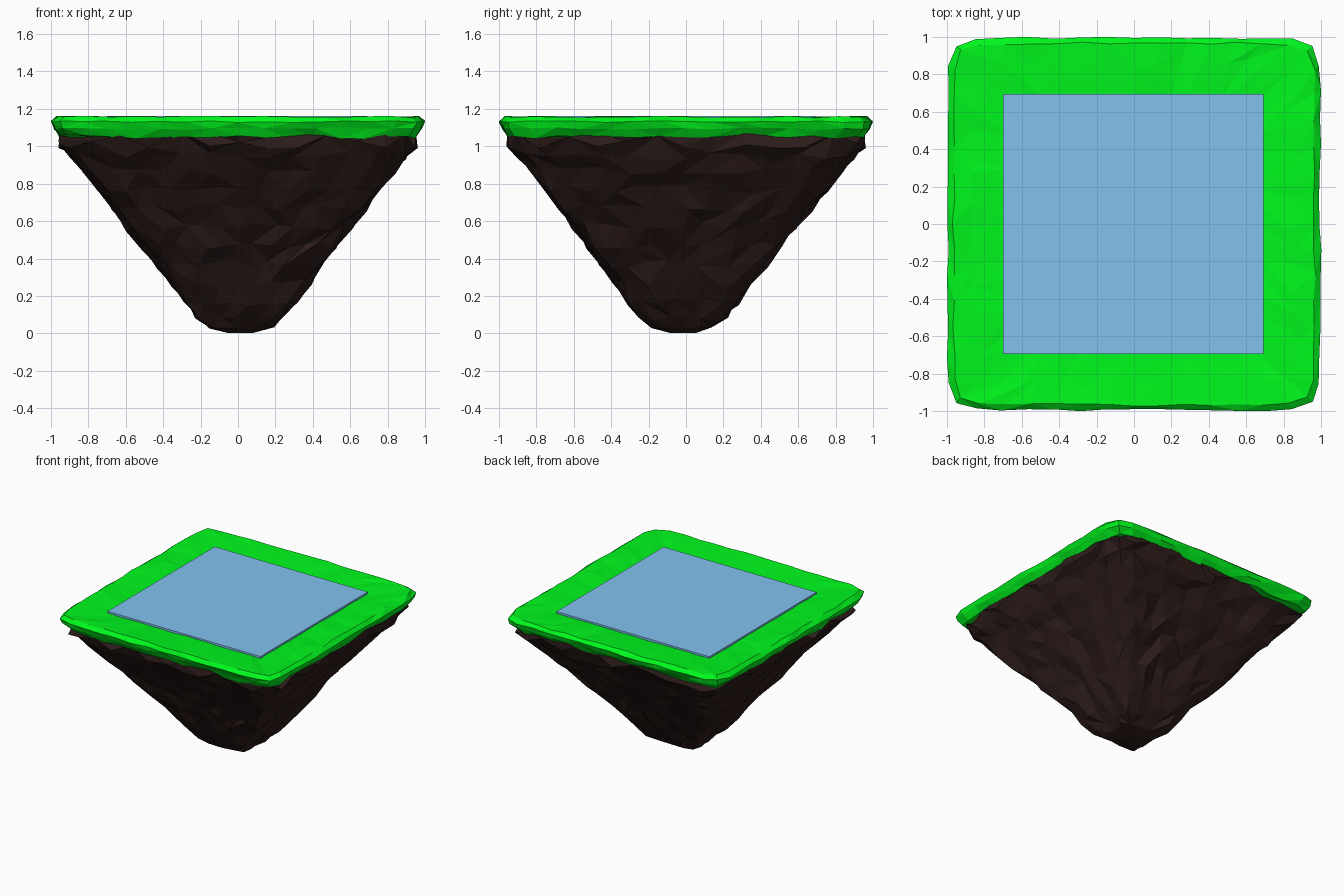
import bpy, bmesh, math, random

if "Cube" in bpy.data.objects:
    bpy.data.objects.remove(bpy.data.objects["Cube"])
random.seed(7)


def material(name, rgb):
    m = bpy.data.materials.new(name)
    m.diffuse_color = (*rgb, 1)
    m.use_nodes = True
    m.node_tree.nodes["Principled BSDF"].inputs["Base Color"].default_value = m.diffuse_color
    return m


def ring(bm, half, z, n, power, jit, jz, cx=0, cy=0):
    """Closed loop of a rounded square with random jitter."""
    verts = []
    for i in range(4 * n):
        side, t = divmod(i, n)
        u, v = 1, 2 * t / n - 1
        k = (abs(u) ** power + abs(v) ** power) ** (-1 / power)
        a = side * math.pi / 2
        x = (u * math.cos(a) - v * math.sin(a)) * k * half
        y = (u * math.sin(a) + v * math.cos(a)) * k * half
        r = random.uniform
        verts.append(bm.verts.new((cx + x + r(-jit, jit), cy + y + r(-jit, jit),
                                   z + r(-jz, jz))))
    return verts


def loft(name, rows, n, mat, merge=0):
    bm = bmesh.new()
    loops = [ring(bm, h, z, n, p, j, jz, *c) for h, z, p, j, jz, *c in rows]
    for a, b in zip(loops, loops[1:]):
        for i in range(4 * n):
            k = (i + 1) % (4 * n)
            if random.random() < 0.5:
                tris = ((a[i], a[k], b[k]), (a[i], b[k], b[i]))
            else:
                tris = ((a[i], a[k], b[i]), (a[k], b[k], b[i]))
            for t in tris:
                bm.faces.new(t)
    # fan caps
    for loop, z in ((loops[0], rows[0][1]), (loops[-1], rows[-1][1])):
        c = bm.verts.new((sum(v.co.x for v in loop) / len(loop),
                          sum(v.co.y for v in loop) / len(loop), z))
        for i in range(4 * n):
            bm.faces.new((loop[i], loop[(i + 1) % (4 * n)], c))
    if merge:
        bmesh.ops.remove_doubles(bm, verts=bm.verts, dist=merge)
    bmesh.ops.recalc_face_normals(bm, faces=bm.faces)
    me = bpy.data.meshes.new(name)
    bm.to_mesh(me)
    bm.free()
    me.materials.append(mat)
    ob = bpy.data.objects.new(name, me)
    bpy.context.collection.objects.link(ob)
    return ob


# rocky earth: tapering rounded-square layers, facets merged toward the tip
profile = [(.07, .003), (.16, .03), (.225, .085), (.29, .17), (.365, .27), (.435, .37),
           (.51, .47), (.59, .57), (.665, .67), (.745, .77), (.825, .87),
           (.895, .95), (.952, 1.01), (.95, 1.06)]
rows = []
for h, z in profile:
    s = .015 * (1 - z)
    j = .003 if z < .01 else .02 if z < .93 else .01
    rows.append((h, z, 10 + 5 * z, j, 0 if z < .01 else min(.022, z * .15), s, -s))
loft("earth", rows, 12, material("earth", (.027, .0125, .011)), .06)

# grass cap: ragged lower lip, bulging rim, nearly flat top
loft("grass", [(.90, 1.055, 18, .008, .008), (.945, 1.05, 18, .008, .012),
               (.978, 1.095, 18, .007, .008), (.995, 1.132, 16, .006, .005),
               (.965, 1.158, 16, .008, .005), (.85, 1.154, 30, .03, .006),
               (.67, 1.146, 60, .01, .003)],
     14, material("grass", (.0, .93, .012)))

# water: thin square sheet lying on the grass
bpy.ops.mesh.primitive_cube_add(size=1, location=(-.004, 0, 1.152))
water = bpy.context.object
water.name = "water"
water.scale = (1.39, 1.39, .02)
water.data.materials.append(material("water", (.22, .54, .86)))
